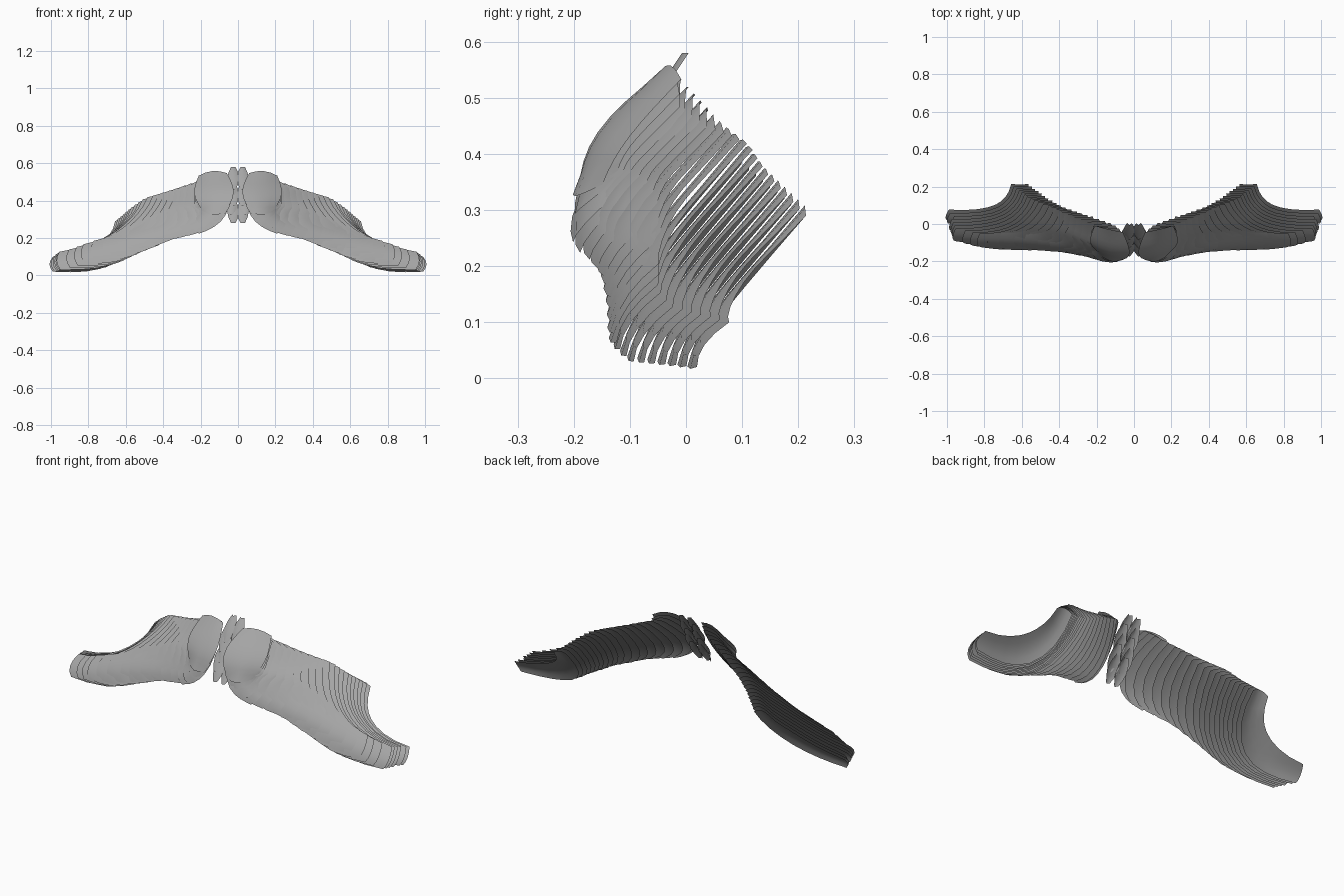
import bpy, math, random
from mathutils import Vector

random.seed(4)
old = bpy.data.objects.get("Cube")
if old:
    bpy.data.objects.remove(old)

grey = bpy.data.materials.new("mid_grey")
grey.use_nodes = True
grey.diffuse_color = (0.38, 0.38, 0.38, 1)
grey.node_tree.nodes["Principled BSDF"].inputs["Base Color"].default_value = (0.38, 0.38, 0.38, 1)

# Key plates: place in stack, root, bend and tip of the spine (x, z), half width
KEYS = [
    (0.00, (0.135, 0.54), (0.125, 0.43), (0.13, 0.33), 0.105),
    (0.12, (0.17, 0.50), (0.10, 0.34), (0.22, 0.27), 0.09),
    (0.30, (0.29, 0.46), (0.25, 0.28), (0.44, 0.23), 0.085),
    (0.55, (0.44, 0.40), (0.50, 0.14), (0.82, 0.12), 0.085),
    (0.70, (0.51, 0.36), (0.54, 0.10), (0.94, 0.08), 0.08),
    (1.00, (0.61, 0.29), (0.61, 0.06), (0.99, 0.06), 0.065),
]
ROWS, COLS = 8, 4


def key_at(t):
    """Blend the two neighbouring key plates."""
    for a, b in zip(KEYS, KEYS[1:]):
        if t <= b[0]:
            f = (t - a[0]) / (b[0] - a[0])
            pts = [Vector(p).lerp(Vector(q), f) for p, q in zip(a[1:4], b[1:4])]
            return pts, a[4] + (b[4] - a[4]) * f


def sheet(name, rows):
    """Smooth curved sheet from rows of points."""
    n = len(rows[0])
    verts = [p for row in rows for p in row]
    faces = [(i * n + j, i * n + j + 1, (i + 1) * n + j + 1, (i + 1) * n + j)
             for i in range(len(rows) - 1) for j in range(n - 1)]
    mesh = bpy.data.meshes.new(name)
    mesh.from_pydata(verts, [], faces)
    mesh.materials.append(grey)
    for p in mesh.polygons:
        p.use_smooth = True
    obj = bpy.data.objects.new(name, mesh)
    bpy.context.collection.objects.link(obj)


def plate(name, t, side, jit):
    (root, bend, tip), half = key_at(t)
    tip = tip + (tip - bend).normalized() * jit
    depth = -0.43 + 0.42 * t
    turn = max(0, 0.3 - 0.5 * t)
    rows = []
    for i in range(ROWS + 1):
        s = i / ROWS
        mid = root * (1 - s) ** 2 + bend * 2 * s * (1 - s) + tip * s * s
        way = ((bend - root) * (1 - s) + (tip - bend) * s).normalized()
        across = Vector((-way.y, way.x))
        # Narrow root, full middle and a blunt clipped end
        w = half * (0.72 + 0.28 * math.sin(math.pi * min(s * 1.15, 1)))
        if i == ROWS:
            w *= 0.85
        row = []
        for j in range(COLS + 1):
            u = 2 * j / COLS - 1
            p = mid + across * u * w
            # Clipped and slightly rounded ends
            p += way * (0.018 if i == ROWS else -0.018 if i == 0 else 0) * (1 - u * u)
            y = (depth + 0.72 * p.y - 0.025 * math.sin(math.pi * s)
                 + 0.015 * u * u + turn * (p.x - root.x))
            row.append((side * p.x, y, max(p.y, 0)))
        rows.append(row if side < 0 else row[::-1])
    sheet(name, rows)


# Two mirrored sweeps of overlapping plates
COUNT = 22
jitter = [random.uniform(-0.02, 0.012) for _ in range(COUNT)]
for side, label in ((1, "left"), (-1, "right")):
    for k in range(COUNT):
        t = k / (COUNT - 1)
        plate(f"{label}_plate_{k + 1}", t, side, jitter[k] if t < 0.95 else 0)

    # Small narrow tufts filling the middle
    for k in range(5):
        z = 0.30 + 0.045 * k
        rows = []
        for i in range(5):
            s = i / 4
            w = 0.012 + 0.02 * math.sin(math.pi * s)
            cx = 0.025 + 0.012 * (k % 2)
            rows.append([(side * (cx + u * w),
                          -0.175 + 0.022 * k + 0.08 * s + 0.012 * abs(u),
                          z - 0.02 + 0.12 * s) for u in (-1, 0, 1)])
        sheet(f"{label}_middle_tuft_{k + 1}", rows if side > 0 else [r[::-1] for r in rows])
